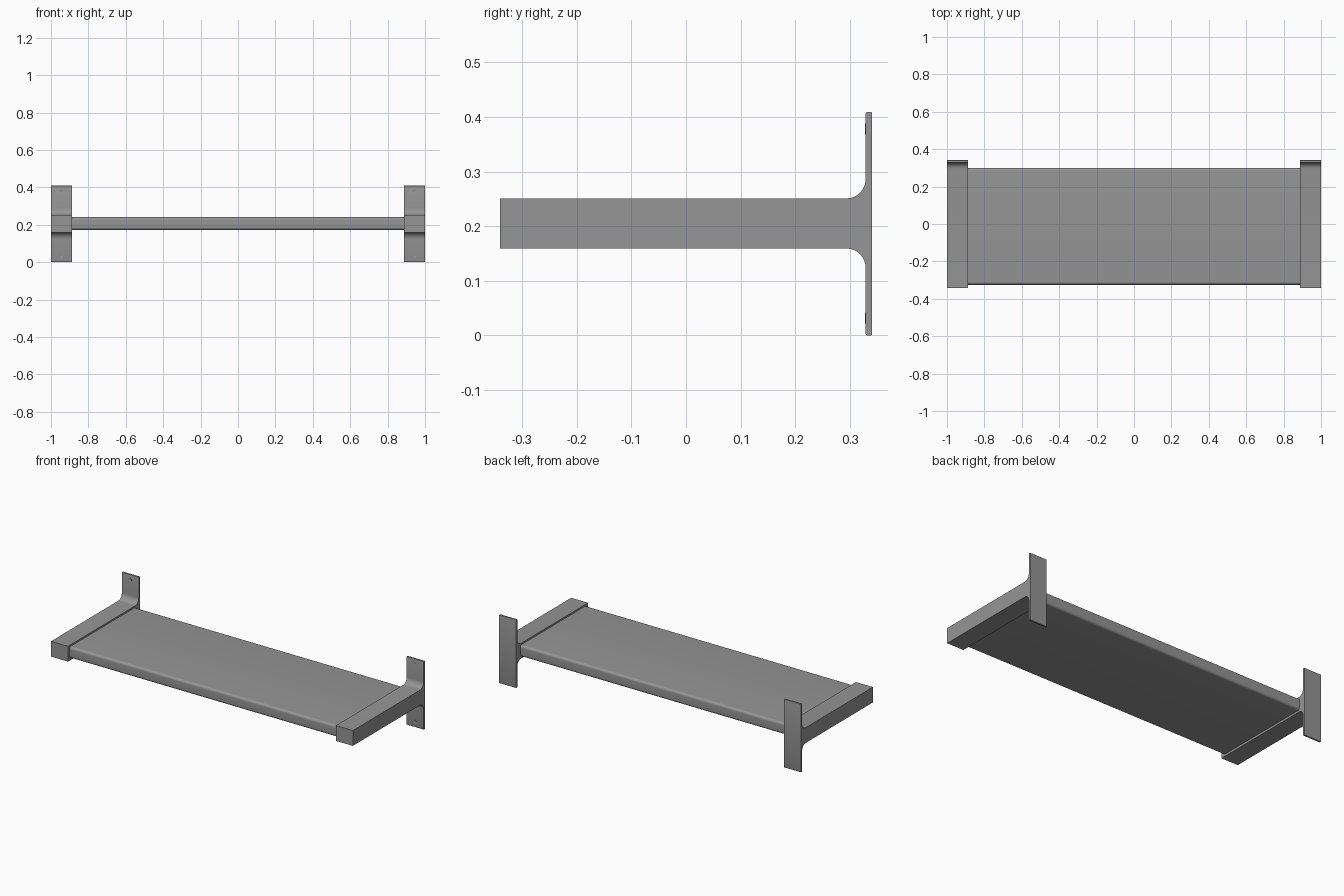
import bpy, bmesh, math
from mathutils import Matrix

old = bpy.data.objects.get("Cube")
if old:
    bpy.data.objects.remove(old)

grey = bpy.data.materials.new("mid grey")
grey.use_nodes = True
COLOUR = (0.3, 0.3, 0.3, 1)
grey.diffuse_color = COLOUR
grey.node_tree.nodes["Principled BSDF"].inputs["Base Color"].default_value = COLOUR


def finish(bm, name):
    bmesh.ops.recalc_face_normals(bm, faces=bm.faces)
    mesh = bpy.data.meshes.new(name)
    bm.to_mesh(mesh)
    bm.free()
    mesh.materials.append(grey)
    obj = bpy.data.objects.new(name, mesh)
    bpy.context.collection.objects.link(obj)
    bpy.ops.object.select_all(action='DESELECT')
    obj.select_set(True)
    bpy.context.view_layer.objects.active = obj
    bpy.ops.object.shade_smooth_by_angle(angle=math.radians(35))
    return obj


def extrude_profile(name, points, x0, x1):
    """Sweep a closed (y, z) profile along x."""
    bm = bmesh.new()
    face = bm.faces.new([bm.verts.new((x0, y, z)) for y, z in points])
    out = bmesh.ops.extrude_face_region(bm, geom=[face])
    moved = [v for v in out["geom"] if isinstance(v, bmesh.types.BMVert)]
    bmesh.ops.translate(bm, verts=moved, vec=(x1 - x0, 0, 0))
    return finish(bm, name)


def arc(cy, cz, ry, rz, start, end, steps=8):
    angles = [math.radians(start + (end - start) * i / steps) for i in range(steps + 1)]
    return [(cy + ry * math.cos(a), cz + rz * math.sin(a)) for a in angles]


# Board with rounded long edges
FRONT, BACK, LOW, HIGH, R = -0.325, 0.30, 0.172, 0.241, 0.015
board = (arc(FRONT + R, LOW + R, R, R, 270, 180) + arc(FRONT + R, HIGH - R, R, R, 180, 90)
         + arc(BACK - R, HIGH - R, R, R, 90, 0) + arc(BACK - R, LOW + R, R, R, 0, -90))
extrude_profile("shelf_board", board, -0.892, 0.892)

# Bracket outline: arm flaring into the wall plate
ARM_LOW, ARM_HIGH, FACE, WALL, TOP = 0.159, 0.251, 0.329, 0.341, 0.409
E = 0.003
bracket = ([(-0.341, ARM_LOW), (-0.341, ARM_HIGH)]
           + arc(0.295, ARM_HIGH + 0.036, FACE - 0.295, 0.036, -90, 0)
           + arc(FACE + E, TOP - E, E, E, 180, 90, 3)
           + arc(WALL - E, TOP - E, E, E, 90, 0, 3)
           + arc(WALL - E, E, E, E, 0, -90, 3)
           + arc(FACE + E, E, E, E, 270, 180, 3)
           + arc(0.295, ARM_LOW - 0.036, FACE - 0.295, 0.036, 0, 90))

for side, sign in (("left", 1), ("right", -1)):
    extrude_profile(side + "_bracket", bracket, sign * 0.888, sign * 1.0)
    # Low screw heads on the front of the plate
    for level, z in (("lower", 0.032), ("upper", 0.378)):
        bm = bmesh.new()
        place = Matrix.Translation((sign * 0.944, FACE, z)) @ Matrix.Rotation(math.pi / 2, 4, 'X')
        bmesh.ops.create_cone(bm, cap_ends=True, segments=20, radius1=0.010,
                              radius2=0.010, depth=0.003, matrix=place)
        cap = min(bm.faces, key=lambda f: f.calc_center_median().y)
        bmesh.ops.inset_region(bm, faces=[cap], thickness=0.003, depth=-0.001)
        finish(bm, f"{side}_{level}_screw")
